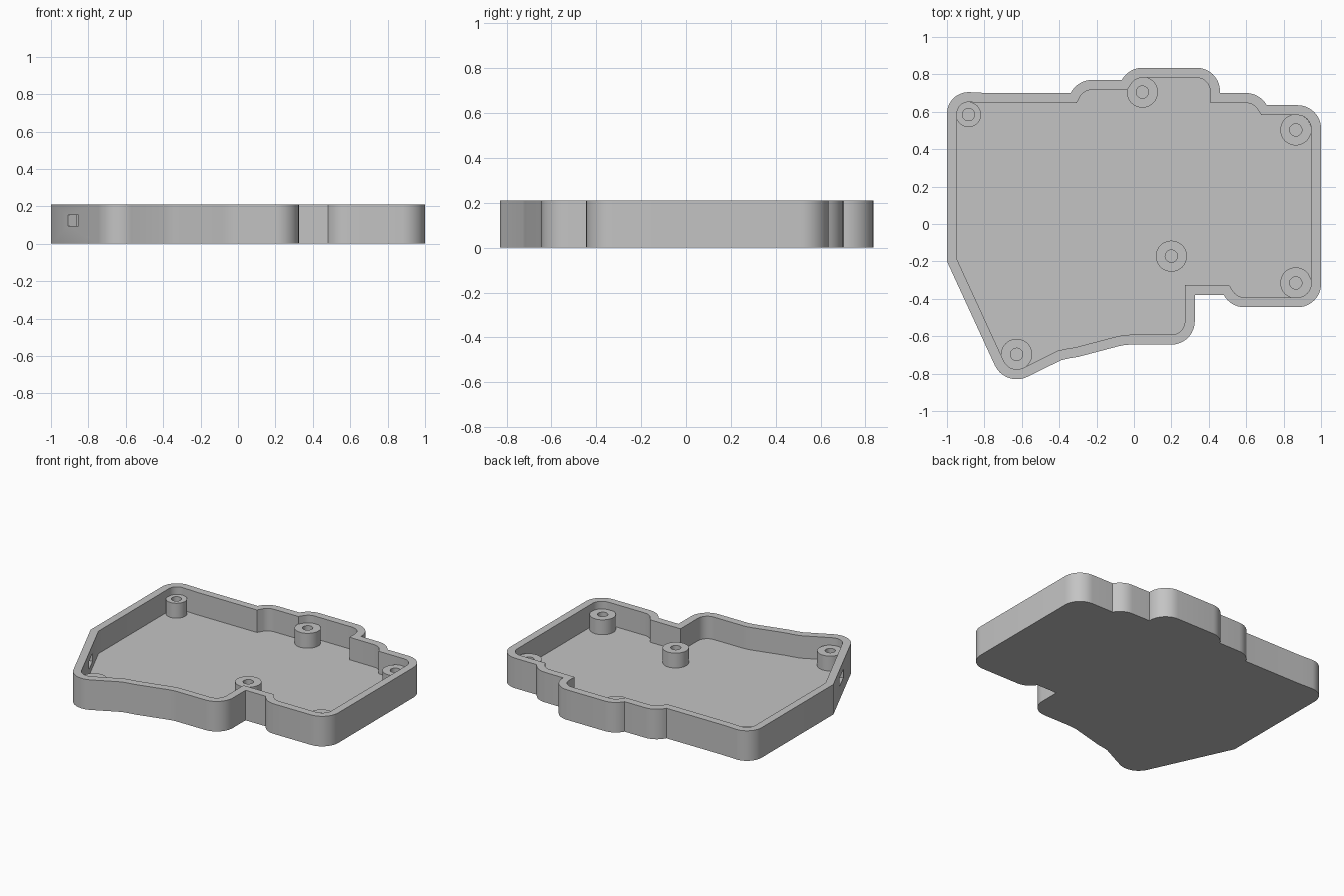
import bpy, bmesh, math
from mathutils import Vector, Matrix

if "Cube" in bpy.data.objects:
    bpy.data.objects.remove(bpy.data.objects["Cube"])

HEIGHT, WALL, FLOOR, BOSS_TOP = 0.21, 0.053, 0.053, 0.157

grey = bpy.data.materials.new("plain grey")
grey.diffuse_color = (0.55, 0.55, 0.55, 1)
grey.use_nodes = True
grey.node_tree.nodes["Principled BSDF"].inputs["Base Color"].default_value = grey.diffuse_color


def make_object(name, bm):
    bmesh.ops.recalc_face_normals(bm, faces=bm.faces)
    mesh = bpy.data.meshes.new(name)
    bm.to_mesh(mesh)
    bm.free()
    mesh.materials.append(grey)
    obj = bpy.data.objects.new(name, mesh)
    bpy.context.collection.objects.link(obj)
    return obj


def smooth(obj):
    bpy.ops.object.select_all(action='DESELECT')
    obj.select_set(True)
    bpy.context.view_layer.objects.active = obj
    bpy.ops.object.shade_smooth_by_angle(angle=math.radians(30))


def arc(cx, cy, r, start, end):
    n = max(2, round(abs(end - start) / 7.5))
    angles = [math.radians(start + (end - start) * i / n) for i in range(n + 1)]
    return [Vector((cx + r * math.cos(a), cy + r * math.sin(a))) for a in angles]


def points(*pairs):
    return [Vector(p) for p in pairs]


def inset(loop, d):
    """Offset a counterclockwise loop inward with mitred corners."""
    result = []
    for i, p in enumerate(loop):
        e1 = (p - loop[i - 1]).normalized()
        e2 = (loop[(i + 1) % len(loop)] - p).normalized()
        n1, n2 = Vector((-e1.y, e1.x)), Vector((-e2.y, e2.x))
        result.append(p + (n1 + n2) * d / (1 + n1.dot(n2)))
    return result


# Outline of the case, counterclockwise from the left corner
R = 0.125
outline = (
    points((-1, -0.2))
    + arc(-0.627, -0.70, 0.13, 205, 296)
    + points((-0.39, -0.728), (-0.345, -0.718), (-0.30, -0.711),
             (-0.08, -0.653), (-0.05, -0.647), (-0.02, -0.645))
    + arc(0.2, -0.52, R, 270, 360)
    + points((0.325, -0.38))
    + arc(0.59, -0.32, R, 209, 270)
    + arc(0.875, -0.32, R, 270, 360)
    + arc(0.875, 0.51, R, 0, 90)
    + arc(0.60, 0.575, R, 29, 90)
    + arc(0.335, 0.71, R, -4, 90)
    + arc(0.045, 0.71, R, 90, 151)
    + arc(-0.225, 0.645, R, 90, 154)
    + points((-0.78, 0.70))
    + arc(-0.885, 0.59, 0.115, 90, 180)
)
inner = inset(outline, WALL)

# Tray: base, outer wall, rim, inner wall and floor
bm = bmesh.new()
rings = [[bm.verts.new((p.x, p.y, z)) for p in loop]
         for loop, z in ((outline, 0), (outline, HEIGHT), (inner, HEIGHT), (inner, FLOOR))]
for a, b in zip(rings, rings[1:]):
    for i in range(len(a)):
        j = (i + 1) % len(a)
        bm.faces.new((a[i], a[j], b[j], b[i]))
bm.faces.new(rings[0][::-1])
bm.faces.new(rings[-1])
tray = make_object("tray", bm)

# Square cable opening through the slanted wall
bm = bmesh.new()
slant = math.atan2(-0.555, 0.255)
place = (Matrix.Translation((-0.855, -0.445, 0.124))
         @ Matrix.Rotation(slant, 4, 'Z') @ Matrix.Diagonal((0.135, 0.2, 0.058, 1)))
bmesh.ops.create_cube(bm, size=1, matrix=place)
cutter = make_object("opening_cutter", bm)
cutter.hide_render = True
cutter.hide_set(True)
cut = tray.modifiers.new("opening", 'BOOLEAN')
cut.operation, cut.solver, cut.object = 'DIFFERENCE', 'EXACT', cutter
bpy.context.view_layer.objects.active = tray
tray.select_set(True)
bpy.ops.object.modifier_apply(modifier=cut.name)
bpy.data.objects.remove(cutter)
smooth(tray)


# Screw bosses: hollow posts rising from the floor
def boss(name, x, y, radius, hole=0.033, sides=40):
    bm = bmesh.new()
    profile = ((radius, FLOOR), (radius, BOSS_TOP), (hole, BOSS_TOP), (hole, FLOOR))
    loops = [[bm.verts.new((x + r * math.cos(math.tau * i / sides),
                            y + r * math.sin(math.tau * i / sides), z))
              for i in range(sides)] for r, z in profile]
    for a, b in zip(loops, loops[1:] + loops[:1]):
        for i in range(sides):
            j = (i + 1) % sides
            bm.faces.new((a[i], a[j], b[j], b[i]))
    smooth(make_object(name, bm))


boss("boss_back_left", -0.885, 0.585, 0.067)
boss("boss_back_middle", 0.045, 0.705, 0.083)
boss("boss_back_right", 0.865, 0.503, 0.083)
boss("boss_centre", 0.2, -0.172, 0.083)
boss("boss_front_right", 0.865, -0.315, 0.083)
boss("boss_front_left", -0.628, -0.697, 0.083)
